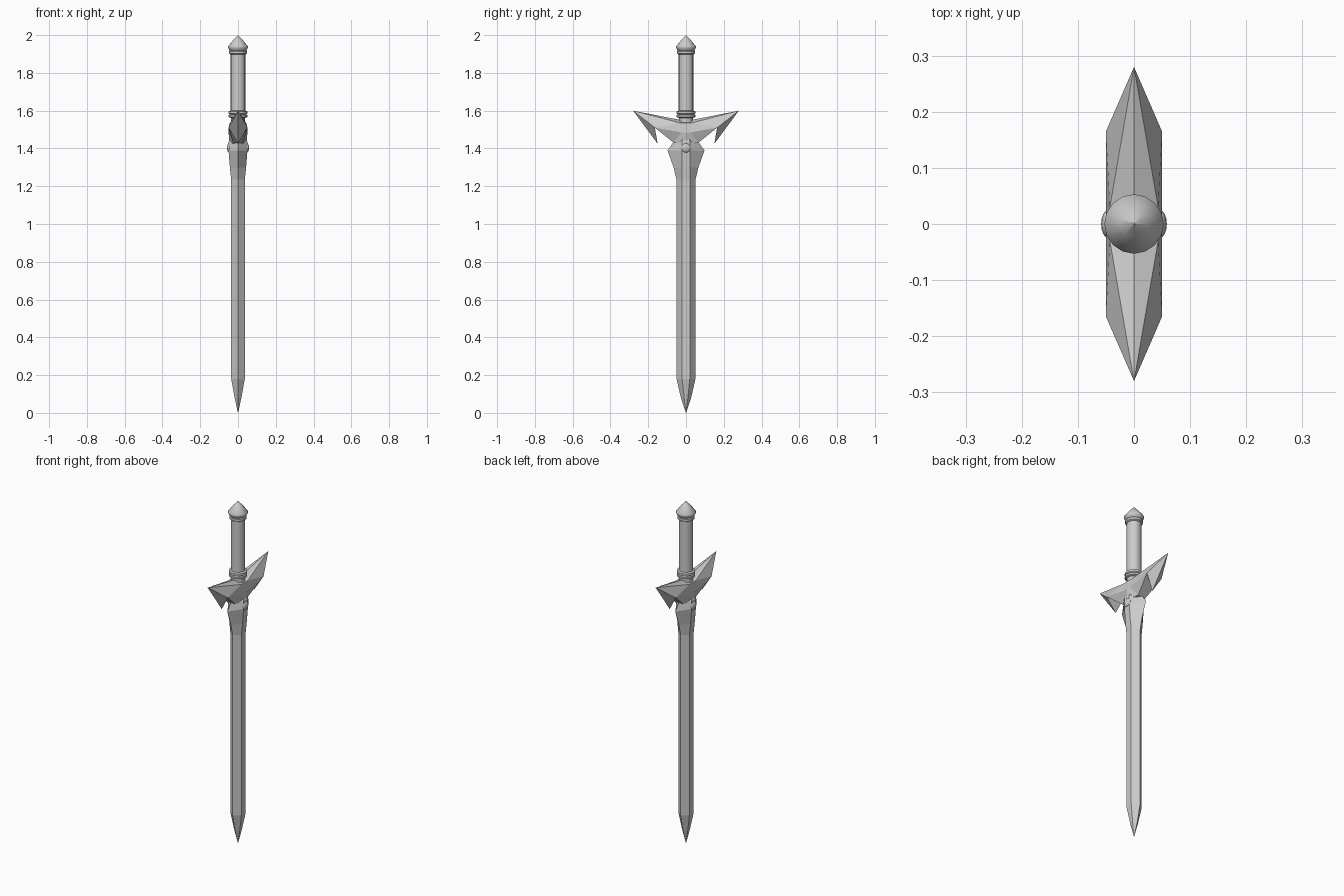
import bpy, bmesh, math

if "Cube" in bpy.data.objects:
    bpy.data.objects.remove(bpy.data.objects["Cube"])


def make_object(name, bm):
    bmesh.ops.remove_doubles(bm, verts=bm.verts, dist=0.0003)
    bmesh.ops.recalc_face_normals(bm, faces=bm.faces)
    mesh = bpy.data.meshes.new(name)
    bm.to_mesh(mesh)
    bm.free()
    obj = bpy.data.objects.new(name, mesh)
    bpy.context.collection.objects.link(obj)
    return obj


def smooth(obj, angle=40):
    bpy.ops.object.select_all(action='DESELECT')
    obj.select_set(True)
    bpy.context.view_layer.objects.active = obj
    bpy.ops.object.shade_smooth_by_angle(angle=math.radians(angle))


def loft(name, rings):
    """Skin closed rings of equal point count, capping both ends."""
    bm = bmesh.new()
    loops = [[bm.verts.new(p) for p in ring] for ring in rings]
    n = len(loops[0])
    for a, b in zip(loops, loops[1:]):
        for i in range(n):
            j = (i + 1) % n
            bm.faces.new((a[i], a[j], b[j], b[i]))
    bm.faces.new(loops[0])
    bm.faces.new(loops[-1])
    return make_object(name, bm)


def blade_ring(x, y, flat, z):
    return [(x, -flat, z), (x, flat, z), (0, y, z),
            (-x, flat, z), (-x, -flat, z), (0, -y, z)]


def lathe(name, profile, sides=16):
    rings = [[(r * math.cos(2 * math.pi * i / sides),
               r * math.sin(2 * math.pi * i / sides), z) for i in range(sides)]
             for r, z in profile]
    obj = loft(name, rings)
    smooth(obj)
    return obj


# Blade with flat centre, sharp edges and pointed tip
loft("blade", [blade_ring(*r) for r in [
    (0.0005, 0.0005, 0.0002, 0.0), (0.018, 0.027, 0.01, 0.08),
    (0.036, 0.05, 0.02, 0.18), (0.036, 0.05, 0.02, 1.24)]])

# Flared base of the blade
loft("blade_collar", [blade_ring(*r) for r in [
    (0.036, 0.05, 0.02, 1.235), (0.043, 0.066, 0.02, 1.30),
    (0.05, 0.098, 0.02, 1.39), (0.05, 0.065, 0.02, 1.435),
    (0.04, 0.05, 0.018, 1.46)]])

# Winged guard: one half, mirrored across y
points = {
    "tip": (0, 0.28, 1.60), "barb": (0, 0.15, 1.425),
    "top": (0, 0.0, 1.545),
    "wr": (0.05, 0.165, 1.51), "wl": (-0.05, 0.165, 1.51),
    "ir": (0.043, 0.03, 1.535), "il": (-0.043, 0.03, 1.535),
    "cr": (0.045, 0.0, 1.535), "cl": (-0.045, 0.0, 1.535),
    "mr": (0.05, 0.025, 1.485), "ml": (-0.05, 0.025, 1.485),
    "nr": (0.05, 0.0, 1.485), "nl": (-0.05, 0.0, 1.485),
    "dr": (0.025, 0.065, 1.43), "dl": (-0.025, 0.065, 1.43),
    "er": (0.045, 0.0, 1.42), "el": (-0.045, 0.0, 1.42)}
bm = bmesh.new()
v = {k: bm.verts.new(p) for k, p in points.items()}
for side, other in ("rl", "lr"):
    for face in ("tip top iS", "top cS iS", "tip iS wS", "tip wS barb",
                 "iS mS wS", "iS cS nS mS", "wS mS dS", "mS nS eS dS"):
        bm.faces.new([v[k.replace("S", side)] for k in face.split()])
for face in ("wr barb wl", "wr wl dl dr", "dr dl el er"):
    bm.faces.new([v[k] for k in face.split()])
guard = make_object("winged_guard", bm)
mirror = guard.modifiers.new("mirror", 'MIRROR')
mirror.use_axis = (False, True, False)

# Round studs on both faces of the collar
for side, s in (("right", 1), ("left", -1)):
    bm = bmesh.new()
    bmesh.ops.create_uvsphere(bm, u_segments=16, v_segments=8, radius=0.025)
    bmesh.ops.scale(bm, vec=(0.5, 1, 1), verts=bm.verts)
    bmesh.ops.translate(bm, vec=(s * 0.046, 0, 1.403), verts=bm.verts)
    smooth(make_object("stud_" + side, bm), 60)

# Grip with rolled lower rings
lathe("grip", [(0.04, 1.52), (0.036, 1.545), (0.038, 1.562), (0.049, 1.566),
               (0.049, 1.576), (0.044, 1.58), (0.049, 1.584), (0.049, 1.596),
               (0.039, 1.60), (0.039, 1.91)])

# Pommel ring and conical cap
lathe("pommel", [(0.037, 1.895), (0.047, 1.902), (0.047, 1.914), (0.043, 1.918),
                 (0.047, 1.922), (0.053, 1.934), (0.053, 1.94),
                 (0.024, 1.975), (0.0005, 2.0)])
